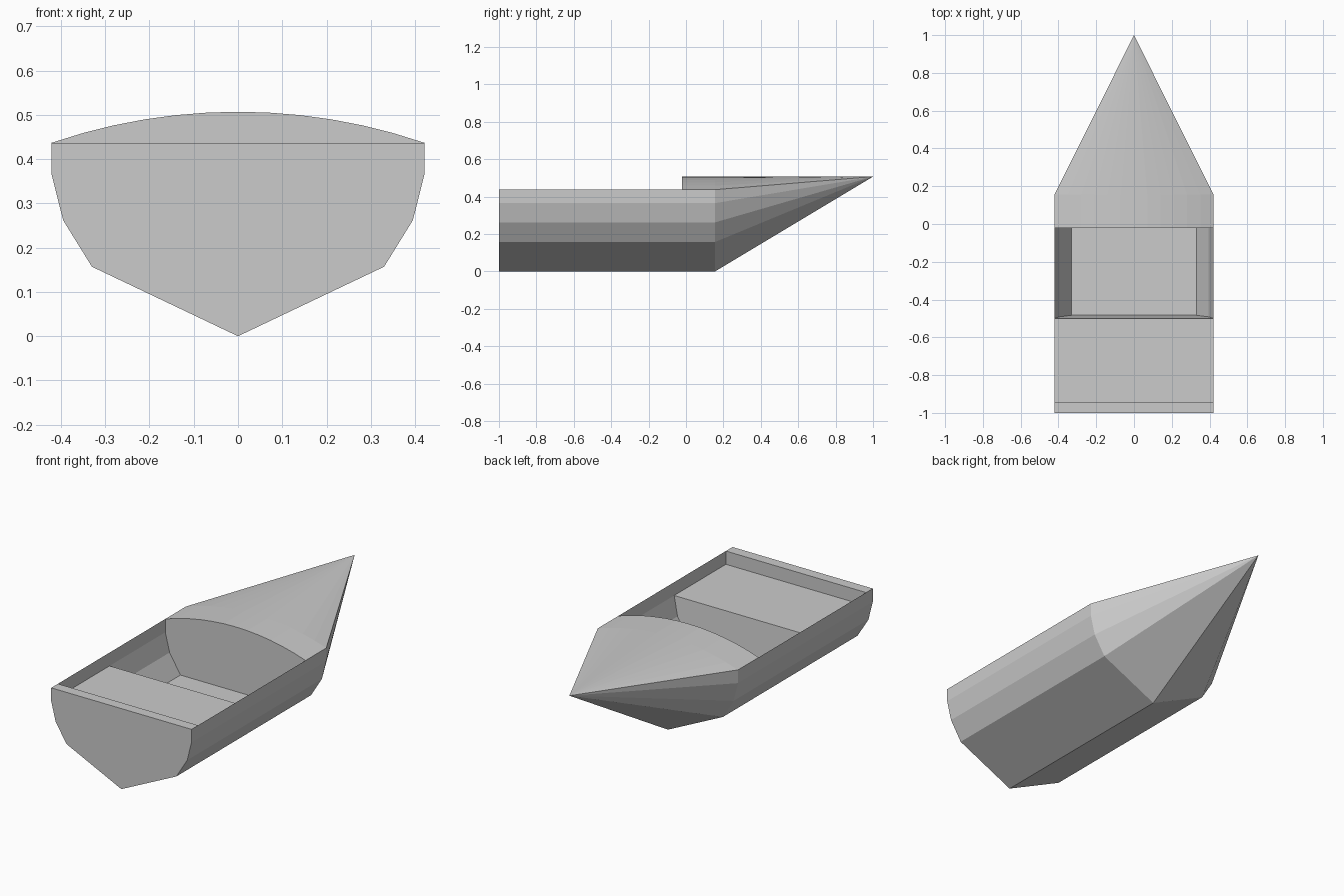
import bpy
from math import sqrt

if "Cube" in bpy.data.objects:
    bpy.data.objects.remove(bpy.data.objects["Cube"], do_unlink=True)

grey = bpy.data.materials.new("hull grey")
grey.use_nodes = True
colour = (0.6, 0.6, 0.6, 1)
grey.diffuse_color = colour
grey.node_tree.nodes["Principled BSDF"].inputs["Base Color"].default_value = colour

STERN, LEDGE, SEAT, DECK, SHOULDER, BOW = -1, -0.943, -0.5, -0.022, 0.155, 1
HALF, RAIL, BENCH, CHINE, CROWN = 0.421, 0.437, 0.365, 0.157, 0.507
CHINE_X = 0.33
TIP = (0, BOW, CROWN)

# Half cross-section from rail to chine, mirrored around the keel
side = [(HALF, RAIL), (HALF, BENCH), (0.395, 0.262), (CHINE_X, CHINE)]


def mirrored(points):
    return [(-x, z) for x, z in points] + [(x, z) for x, z in reversed(points)]


section = mirrored(side)
section.insert(len(side), (0, 0))

# Shallow circular deck camber
rise = CROWN - RAIL
radius = (HALF ** 2 + rise ** 2) / (2 * rise)
STEPS = 12
camber = []
for i in range(STEPS + 1):
    x = HALF - 2 * HALF * i / STEPS
    camber.append((x, CROWN - radius + sqrt(radius ** 2 - x ** 2)))


def at(points, y):
    return [(x, y, z) for x, z in points]


def build(name, verts, faces):
    mesh = bpy.data.meshes.new(name)
    mesh.from_pydata(verts, [], faces)
    mesh.materials.append(grey)
    mesh.update()
    obj = bpy.data.objects.new(name, mesh)
    bpy.context.collection.objects.link(obj)
    return obj


def bridge(name, points, y0, y1, tip=None):
    """Strip between two copies of a section, optionally drawn to a tip."""
    n = len(points)
    verts = at(points, y0) + at(points, y1)
    faces = [(i, i + 1, n + i + 1, n + i) for i in range(n - 1)]
    if tip:
        verts.append(tip)
        faces += [(n + i, n + i + 1, 2 * n) for i in range(n - 1)]
    return build(name, verts, faces)


def panel(name, verts):
    return build(name, verts, [tuple(range(len(verts)))])


# Hull skin and cambered foredeck, both running to the bow point
bridge("hull", section, STERN, SHOULDER, TIP)
bridge("foredeck", camber, DECK, SHOULDER, TIP)

# Transom with its top ledge and inner face
panel("transom", at(section, STERN))
transom_cap = [(STERN, RAIL), (LEDGE, RAIL), (LEDGE, BENCH)]
cap_verts = [(x, y, z) for y, z in transom_cap for x in (-HALF, HALF)]
build("transom_ledge", cap_verts, [(0, 1, 3, 2), (2, 3, 5, 4)])

# Stern bench and its slightly raked front
panel("stern_bench", [(-HALF, LEDGE, BENCH), (HALF, LEDGE, BENCH),
                      (HALF, SEAT, BENCH), (-HALF, SEAT, BENCH)])
foot = SEAT + 0.017
front = []
for x, z in reversed(mirrored(side[1:])):
    front.append((x, foot + (SEAT - foot) * (z - CHINE) / (BENCH - CHINE), z))
panel("bench_front", front)

# Cockpit floor and the bulkhead under the deck
panel("cockpit_floor", [(-CHINE_X, foot, CHINE), (CHINE_X, foot, CHINE),
                        (CHINE_X, DECK, CHINE), (-CHINE_X, DECK, CHINE)])
panel("bulkhead", at(mirrored(side) + camber[1:-1], DECK))
